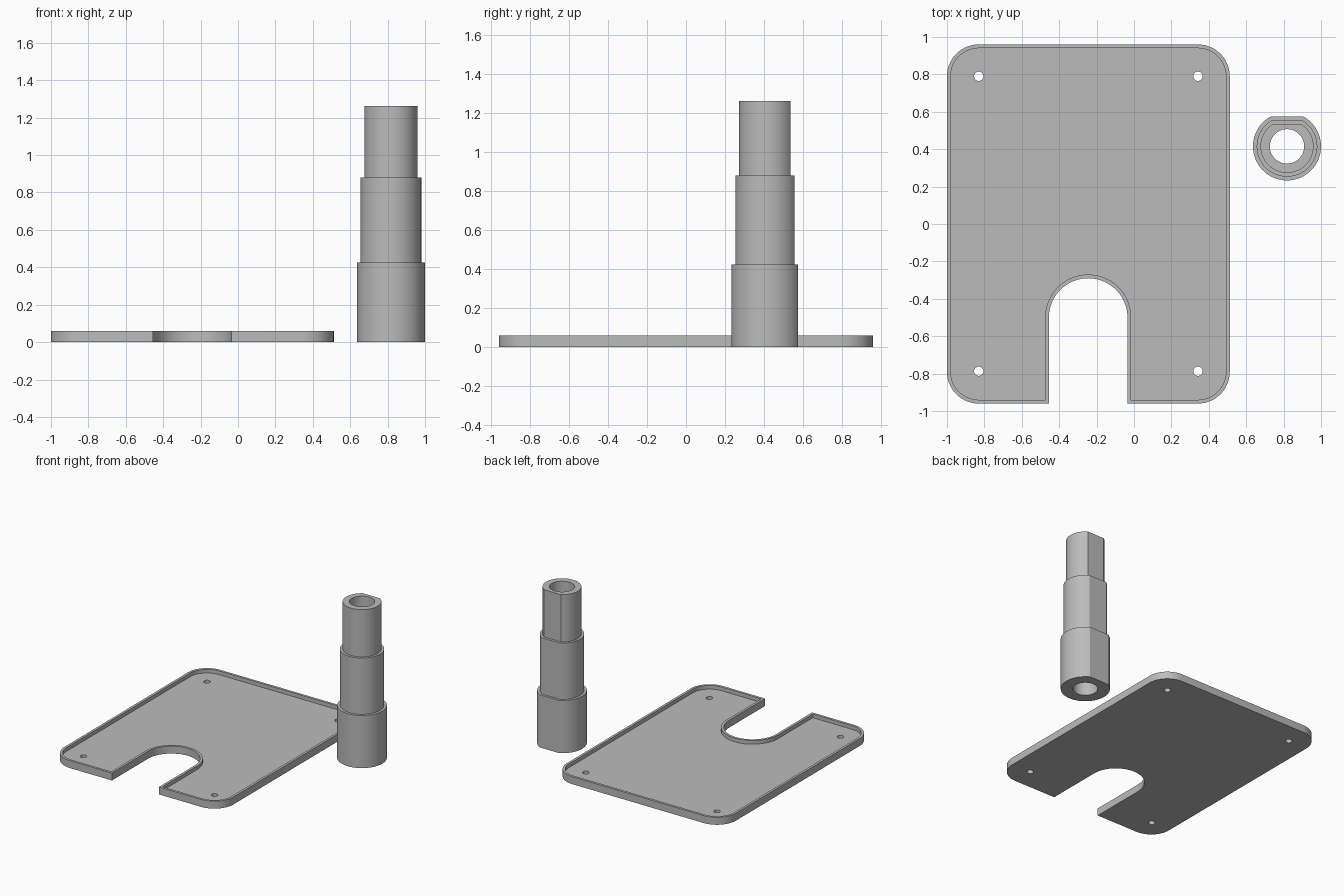
import bpy, bmesh, math

if "Cube" in bpy.data.objects:
    bpy.data.objects.remove(bpy.data.objects["Cube"])

grey = bpy.data.materials.new("light grey")
grey.diffuse_color = (0.5, 0.5, 0.5, 1)
grey.use_nodes = True
grey.node_tree.nodes["Principled BSDF"].inputs["Base Color"].default_value = grey.diffuse_color


def finish(name, bm):
    bmesh.ops.recalc_face_normals(bm, faces=bm.faces)
    me = bpy.data.meshes.new(name)
    bm.to_mesh(me)
    bm.free()
    ob = bpy.data.objects.new(name, me)
    me.materials.append(grey)
    bpy.context.collection.objects.link(ob)
    return ob


def activate(ob):
    bpy.ops.object.select_all(action='DESELECT')
    ob.select_set(True)
    bpy.context.view_layer.objects.active = ob


def prism(name, pts, z0, z1):
    bm = bmesh.new()
    face = bm.faces.new([bm.verts.new((x, y, z0)) for x, y in pts])
    ext = bmesh.ops.extrude_face_region(bm, geom=[face])
    top = [v for v in ext["geom"] if isinstance(v, bmesh.types.BMVert)]
    bmesh.ops.translate(bm, verts=top, vec=(0, 0, z1 - z0))
    return finish(name, bm)


def arc(cx, cy, r, a0, a1, n):
    return [(cx + r * math.cos(math.radians(a0 + (a1 - a0) * i / n)),
             cy + r * math.sin(math.radians(a0 + (a1 - a0) * i / n))) for i in range(n + 1)]


def cut(ob, cutter):
    mod = ob.modifiers.new("cut", 'BOOLEAN')
    mod.operation, mod.solver, mod.object = 'DIFFERENCE', 'EXACT', cutter
    activate(ob)
    bpy.ops.object.modifier_apply(modifier=mod.name)
    bpy.data.objects.remove(cutter)


# Tray outline: rounded rectangle with a round-ended slot, shrunk inwards by d
LEFT, RIGHT, HALF_Y = -1.0, 0.512, 0.96
CORNER = 0.17
SLOT_X, SLOT_Y, SLOT_R = -0.245, -0.5, 0.21


def outline(d):
    r, xl, xr, yc = CORNER - d, LEFT + CORNER, RIGHT - CORNER, HALF_Y - CORNER
    sr, front = SLOT_R + d, -HALF_Y + d
    return ([(SLOT_X + sr, front)]
            + arc(xr, -yc, r, -90, 0, 14) + arc(xr, yc, r, 0, 90, 14)
            + arc(xl, yc, r, 90, 180, 14) + arc(xl, -yc, r, 180, 270, 14)
            + [(SLOT_X - sr, front)]
            + arc(SLOT_X, SLOT_Y, sr, 180, 0, 32))


# Tray: solid plate, recessed pocket, four corner holes
tray = prism("tray", outline(0), 0, 0.06)
cut(tray, prism("pocket_cutter", outline(0.02), 0.03, 0.1))
for x in (LEFT + CORNER, RIGHT - CORNER):
    for y in (-0.787, 0.79):
        cut(tray, prism("hole_cutter", arc(x, y, 0.025, 0, 345, 23), -0.05, 0.1))
activate(tray)
bpy.ops.object.shade_smooth_by_angle(angle=math.radians(30))

# Post: three stepped tiers with a flat on the back and a through bore
PX, PY, BORE = 0.818, 0.415, 0.092
TIERS = [(0.182, 0.16, 0.0, 0.425), (0.162, 0.141, 0.425, 0.88), (0.142, 0.12, 0.88, 1.262)]


def ring(bm, r, flat, z):
    # every ring has the same vertex count, with exact corners at the flat
    a = math.asin(flat / r)
    angles = [math.pi - a + (math.pi + 2 * a) * i / 52 for i in range(52)]
    angles += [a + (math.pi - 2 * a) * i / 8 for i in range(8)]
    verts = []
    for t in angles:
        s = math.sin(t)
        rad = min(r, flat / s) if s > 0.1 else r
        verts.append(bm.verts.new((PX + rad * math.cos(t), PY + rad * s, z)))
    return verts


def bore_ring(bm, z):
    return [bm.verts.new((PX + x, PY + y, z))
            for x, y in arc(0, 0, BORE, 120, 474, 59)]


bm = bmesh.new()
rings = [bore_ring(bm, 0)]
for r, flat, z0, z1 in TIERS:
    rings += [ring(bm, r, flat, z0), ring(bm, r, flat, z1)]
rings.append(bore_ring(bm, TIERS[-1][3]))
for lo, hi in zip(rings, rings[1:] + rings[:1]):
    for i in range(60):
        j = (i + 1) % 60
        bm.faces.new((lo[i], lo[j], hi[j], hi[i]))
post = finish("stepped_post", bm)
activate(post)
bpy.ops.object.shade_smooth_by_angle(angle=math.radians(25))
